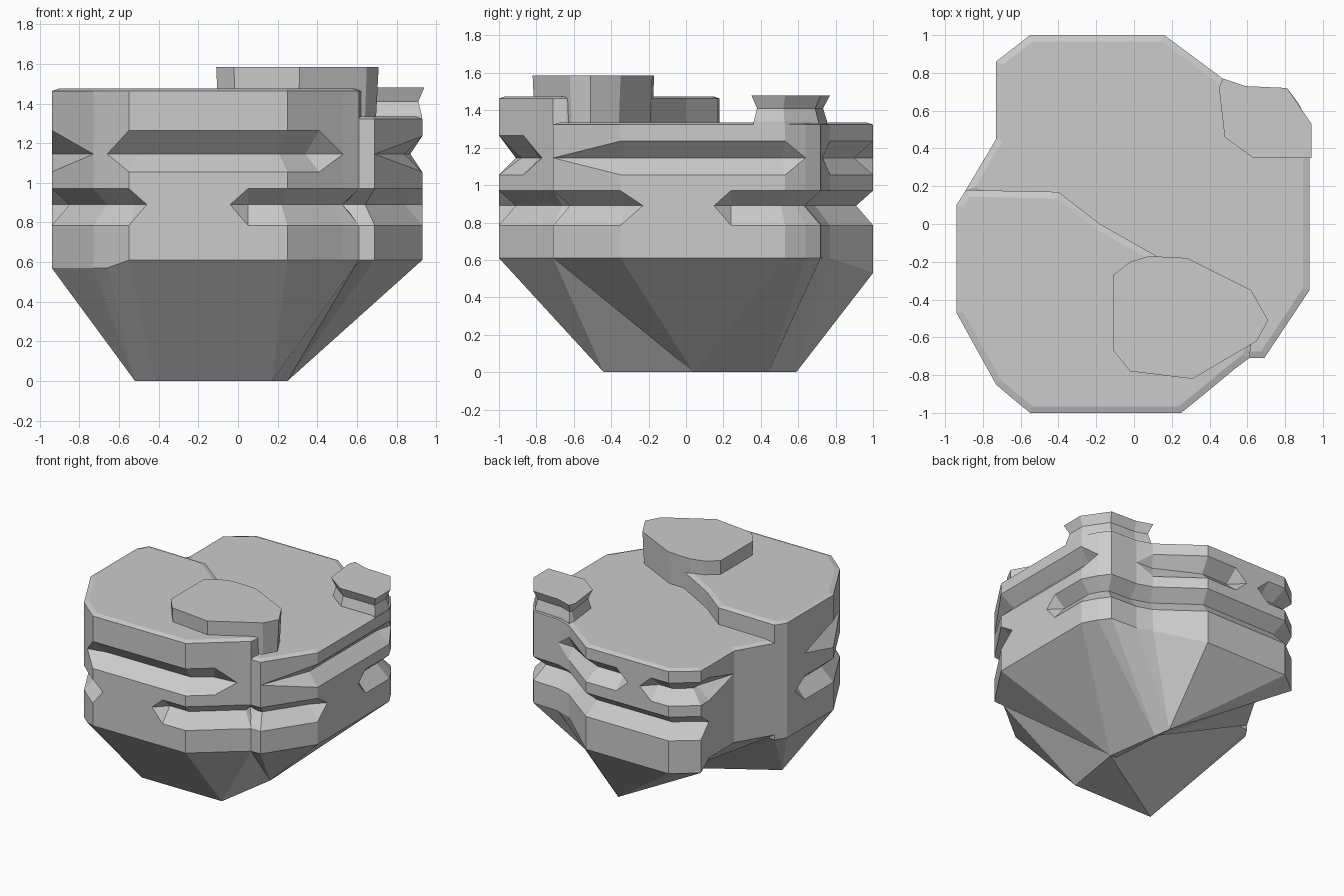
import bpy, bmesh
from mathutils import Vector

if "Cube" in bpy.data.objects:
    bpy.data.objects.remove(bpy.data.objects["Cube"])


def loft(name, rings):
    """Skin a stack of equal-length vertex rings and cap both ends."""
    bm = bmesh.new()
    rows = [[bm.verts.new(p) for p in ring] for ring in rings]
    n = len(rows[0])
    for a, b in zip(rows, rows[1:]):
        for i in range(n):
            j = (i + 1) % n
            bm.faces.new((a[i], a[j], b[j], b[i]))
    bm.faces.new(rows[0][::-1])
    bm.faces.new(rows[-1])
    bmesh.ops.remove_doubles(bm, verts=bm.verts, dist=0.0005)
    bmesh.ops.recalc_face_normals(bm, faces=bm.faces)
    mesh = bpy.data.meshes.new(name)
    bm.to_mesh(mesh)
    bm.free()
    obj = bpy.data.objects.new(name, mesh)
    bpy.context.collection.objects.link(obj)
    return obj


def inward(points):
    """Mitred inward directions for a counter-clockwise outline."""
    out = []
    for i, p in enumerate(points):
        a = (p - points[i - 1]).normalized()
        b = (points[(i + 1) % len(points)] - p).normalized()
        na, nb = Vector((-a.y, a.x)), Vector((-b.y, b.x))
        out.append((na + nb) / max(1 + na.dot(nb), 0.7))
    return out


def prism(name, outline, levels):
    """Faceted slab; levels are (height, inset) pairs."""
    pts = [Vector(p) for p in outline]
    dirs = inward(pts)
    return loft(name, [[(*(p + d * s), z) for p, d in zip(pts, dirs)]
                       for z, s in levels])


def rock(name, groups, top, lip, base):
    """Rock wall with two partial grooves, tapering to a small foot.
    groups: (foot point, [(x, y, lower groove depth, upper groove depth)])."""
    cols = [(foot, c) for foot, cs in groups for c in cs]
    pts = [Vector(c[:2]) for _, c in cols]
    dirs = inward(pts)
    rings = [[(*foot, 0) for foot, _ in cols],
             [(p.x, p.y, base(p)) for p in pts]]
    # each groove closes to a single point where its depth is zero
    for lo, mid, hi, key in ((0.785, 0.89, 0.97, 2), (1.055, 1.145, lip, 3)):
        depth = [c[key] for _, c in cols]
        for z, deep in ((lo, 0), (mid, 1), (hi, 0)):
            rings.append([(*(p + d * s * deep), z if s else mid)
                          for p, d, s in zip(pts, dirs, depth)])
    for z, s in ((top - 0.012, 0), (top, 0.035)):
        rings.append([(*(p + d * s), z) for p, d in zip(pts, dirs)])
    return loft(name, rings)


# High front-left rock, listed from its left end round the front
front = [
    ((-.52, -.44), [(-.89, .18, 0, 0), (-.94, .10, 0, 0), (-.94, 0, 0, 0),
                    (-.94, -.12, .09, 0), (-.94, -.47, .09, .09),
                    (-.73, -.85, .09, 0), (-.66, -.91, .09, 0)]),
    ((-.42, -.44), [(-.55, -1, .09, .12), (-.46, -1, 0, .12)]),
    ((.17, -.44), [(-.04, -1, 0, .12), (.05, -1, .09, .12), (.25, -1, .09, .12),
                   (.41, -.87, .09, .11), (.53, -.77, .09, 0), (.61, -.71, .09, 0)]),
    ((.25, .04), [(.62, -.64, .09, 0), (.5, -.38, 0, 0), (.12, -.17, 0, 0),
                  (-.18, 0, 0, 0), (-.4, .17, 0, 0)]),
]
rock("front_rock", front, 1.475, 1.265,
     lambda p: 0.57 if p.x < -0.6 else 0.61)

# Lower back-right rock, listed from the front corner round the right and back
back = [
    ((.25, .04), [(.58, -.71, .09, 0), (.69, -.71, .09, 0), (.93, -.35, .09, .09),
                  (.93, -.23, 0, .09), (.93, .15, 0, .09), (.93, .24, .09, .09),
                  (.93, .53, .09, .09)]),
    ((.17, .44), [(.87, .64, .09, 0), (.81, .72, .09, 0)]),
    ((.17, .59), [(.59, .73, .09, 0), (.47, .77, .09, .04), (.16, 1, .09, .1),
                  (-.1, 1, .09, .1), (-.2, 1, .09, 0), (-.3, 1, .09, 0),
                  (-.4, 1, .09, .1), (-.55, 1, .09, .1), (-.73, .86, .09, .1),
                  (-.73, .76, 0, .1)]),
    ((.17, .48), [(-.73, .45, 0, 0), (-.89, .18, 0, 0)]),
    ((.2, .05), [(-.3, -.1, 0, 0), (.2, -.5, 0, 0)]),
]
rock("back_rock", back, 1.335, 1.235,
     lambda p: 0.53 if p.y > 0.8 else 0.61)

# Flat boulder sitting on the step
prism("boulder", [(.08, -.17), (-.02, -.20), (-.11, -.27), (-.11, -.67),
                  (-.02, -.78), (.31, -.82), (.65, -.62), (.71, -.51),
                  (.62, -.35), (.28, -.18)],
      [(1.32, .012), (1.585, 0)])

# Small raised block on the right back corner
prism("corner_block", [(.47, .77), (.45, .72), (.48, .46), (.63, .35),
                       (.94, .35), (.94, .53), (.81, .72), (.59, .73)],
      [(1.30, .012), (1.34, .012), (1.41, .03), (1.48, 0)])
